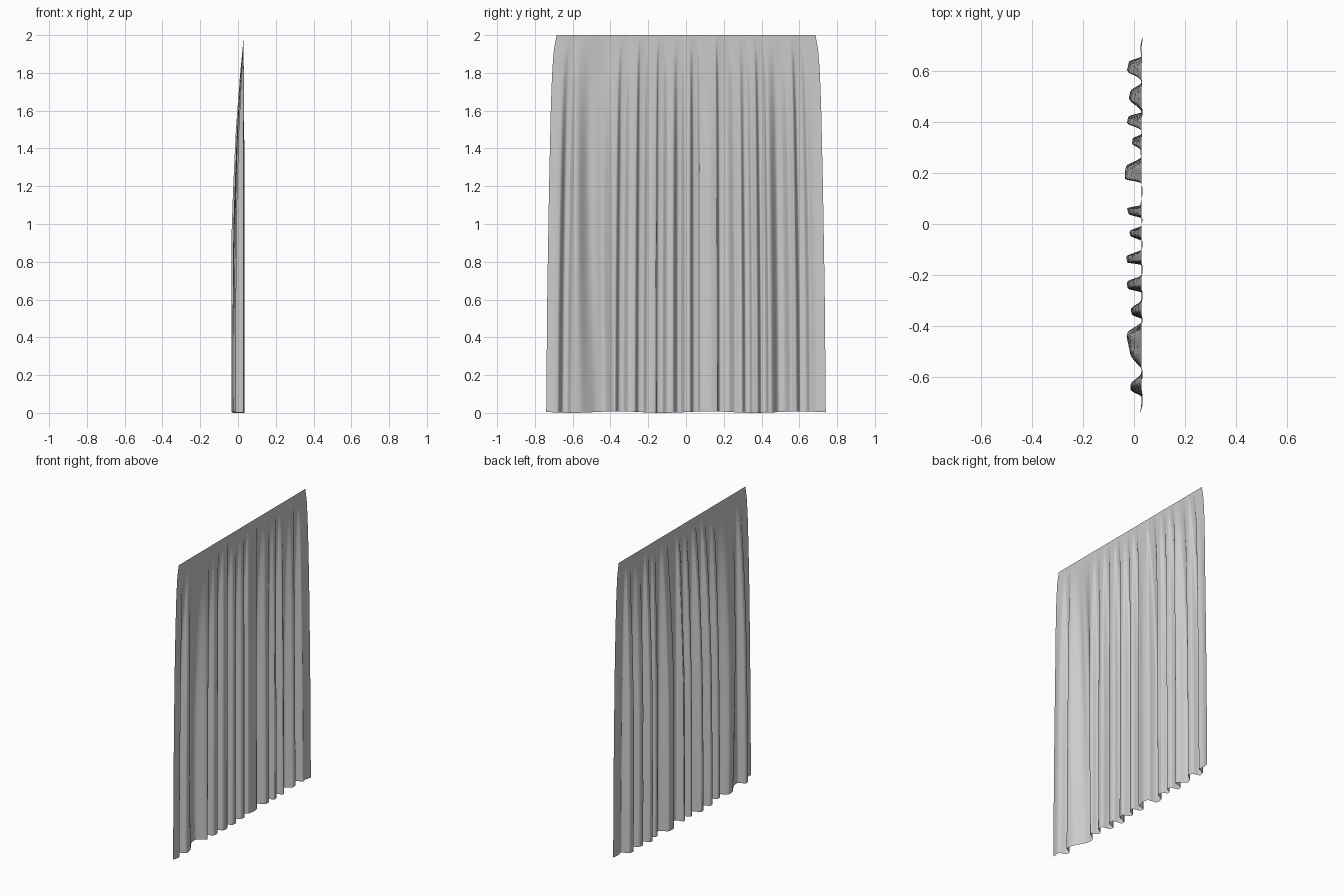
import bpy, bmesh, math

# Folds at the hem: start, crest start, crest end, end (all y), crest x, crest drift toward the top
FOLDS = [
    (-0.68, -0.65, -0.63, -0.605, -0.010, 0.0),
    (-0.56, -0.47, -0.43, -0.375, -0.025, -0.06),
    (-0.375, -0.355, -0.335, -0.305, -0.008, 0.0),
    (-0.270, -0.253, -0.228, -0.205, -0.024, 0.0),
    (-0.160, -0.152, -0.128, -0.100, -0.026, 0.0),
    (-0.070, -0.045, -0.030, -0.005, -0.014, 0.0),
    (0.020, 0.040, 0.062, 0.075, -0.025, 0.0),
    (0.165, 0.178, 0.225, 0.265, -0.036, 0.0),
    (0.295, 0.318, 0.335, 0.355, -0.010, 0.0),
    (0.380, 0.398, 0.422, 0.440, -0.025, 0.0),
    (0.450, 0.495, 0.520, 0.560, -0.016, 0.0),
    (0.585, 0.605, 0.635, 0.660, -0.025, 0.0),
]
DEPTH = [(0, 0.97), (0.3, 1), (1.0, 0.9), (1.5, 0.58), (1.8, 0.27), (1.93, 0.08), (2, 0)]
HALF_WIDTH = [(0, 0.74), (0.6, 0.735), (1.2, 0.725), (1.6, 0.716), (1.8, 0.709), (1.92, 0.70), (2, 0.685)]
BACK = 0.03


def lerp_table(t, table):
    for (a, va), (b, vb) in zip(table, table[1:]):
        if t <= b:
            return va + (vb - va) * (t - a) / (b - a)
    return table[-1][1]


def smooth(a, b, v):
    t = min(1, max(0, (v - a) / (b - a)))
    return t * t * (3 - 2 * t)


def sheet_x(y, z):
    x = BACK + 0.004 * math.sin(y * 61) * smooth(2, 1.2, z)
    for a, p, q, b, crest, drift in FOLDS:
        d = drift * z / 2
        w = min(smooth(a + d, p + d, y), smooth(b + d * 0.3, q + d, y))
        x += w * (crest - BACK) * lerp_table(z, DEPTH)
    return max(x, -0.035)


# Curtain: one open hanging cloth sheet
COLS = 330
rows = [0, 0.08, 0.2, 0.35, 0.5, 0.65, 0.8, 0.95, 1.1, 1.25, 1.4, 1.5, 1.6,
        1.7, 1.78, 1.84, 1.88, 1.91, 1.94, 1.97, 2]
bm = bmesh.new()
grid = []
for z in rows:
    line = []
    for i in range(COLS + 1):
        y = 0.74 * (2 * i / COLS - 1)
        x = sheet_x(y, z)
        hem = (0.004 + 0.004 * math.sin(y * 13)) * (z == 0)
        line.append(bm.verts.new((x, y * lerp_table(z, HALF_WIDTH) / 0.74, z + hem)))
    grid.append(line)
for lo, hi in zip(grid, grid[1:]):
    for i in range(COLS):
        bm.faces.new((lo[i], lo[i + 1], hi[i + 1], hi[i]))
mesh = bpy.data.meshes.new("curtain")
bm.to_mesh(mesh)
bm.free()
mesh.polygons.foreach_set("use_smooth", [True] * len(mesh.polygons))
curtain = bpy.data.objects.new("curtain", mesh)
bpy.context.collection.objects.link(curtain)
